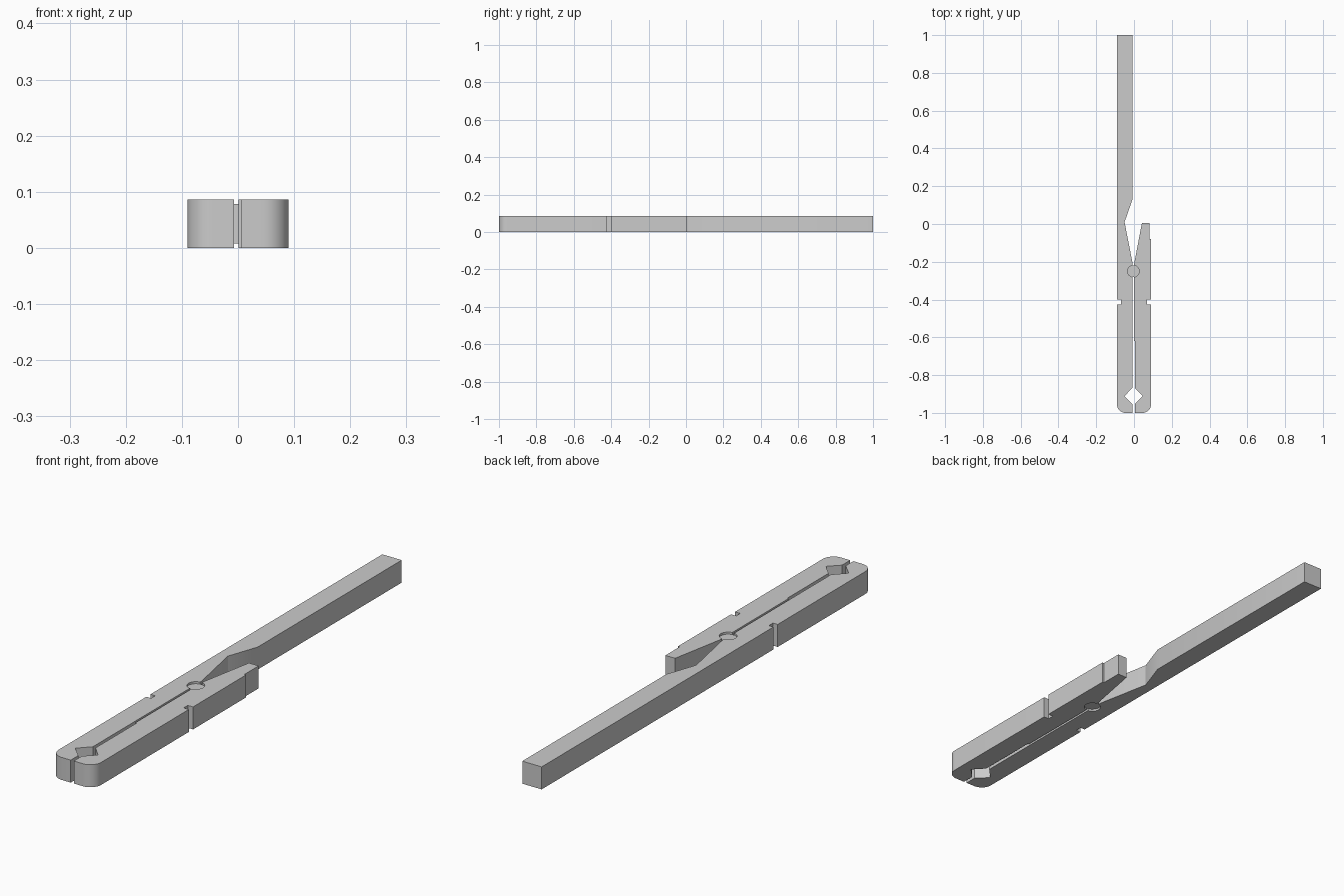
import bpy, bmesh
from math import cos, sin, pi, asin

if "Cube" in bpy.data.objects:
    bpy.data.objects.remove(bpy.data.objects["Cube"])

H = 0.086            # thickness
CX, CY = -0.003, -0.25   # pivot centre
R = 0.031


def extrude(name, pts, z0, z1):
    bm = bmesh.new()
    face = bm.faces.new([bm.verts.new((x, y, z0)) for x, y in pts])
    res = bmesh.ops.extrude_face_region(bm, geom=[face])
    verts = [g for g in res["geom"] if isinstance(g, bmesh.types.BMVert)]
    bmesh.ops.translate(bm, verts=verts, vec=(0, 0, z1 - z0))
    bmesh.ops.recalc_face_normals(bm, faces=bm.faces)
    me = bpy.data.meshes.new(name)
    bm.to_mesh(me)
    bm.free()
    ob = bpy.data.objects.new(name, me)
    bpy.context.collection.objects.link(ob)
    bpy.context.view_layer.objects.active = ob
    ob.select_set(True)
    bpy.ops.object.shade_smooth_by_angle(angle=0.5)
    ob.select_set(False)
    return ob


def front_corner(side, r=0.045, n=10):
    # rounded outer corner, from the front end to the outer side
    return [(side * (0.09 - r + r * sin(pi / 2 * i / n)),
             -1 + r - r * cos(pi / 2 * i / n)) for i in range(n + 1)]


def pivot_notch(side, n=14):
    # half-round recess in the inner edge, from its upper end to its lower end
    a = asin(0.004 / R)
    return [(CX + side * R * sin(t), CY + R * cos(t))
            for t in (a + (pi - 2 * a) * i / n for i in range(n + 1))]


def spring_groove(side, depth):
    return [(side * 0.09, -0.425), (side * (0.09 - depth), -0.425),
            (side * (0.09 - depth), -0.40), (side * 0.09, -0.40)]


# long arm with the straight handle
long_arm = (front_corner(-1) + spring_groove(-1, 0.02)
            + [(-0.09, 1), (-0.008, 1), (-0.008, 0.13), (-0.05, 0.01), (-0.007, -0.21)]
            + pivot_notch(-1)
            + [(-0.007, -0.866), (-0.05, -0.911), (-0.007, -0.954), (-0.007, -1)])
extrude("long_arm", long_arm, 0, H)

# short arm with the flared tail
short_arm = (front_corner(1) + spring_groove(1, 0.022)
             + [(0.09, -0.08), (0.083, -0.08), (0.083, 0.006), (0.042, 0.006), (0.001, -0.21)]
             + pivot_notch(1)
             + [(0.001, -0.62), (0.006, -0.62), (0.006, -0.869), (0.046, -0.911),
                (0.006, -0.951), (0.006, -1)])
extrude("short_arm", short_arm, 0, H)

# recessed pivot pin between the arms
pin = [(CX + 0.0315 * cos(2 * pi * i / 32), CY + 0.0315 * sin(2 * pi * i / 32)) for i in range(32)]
extrude("pivot_pin", pin, 0.008, 0.078)
